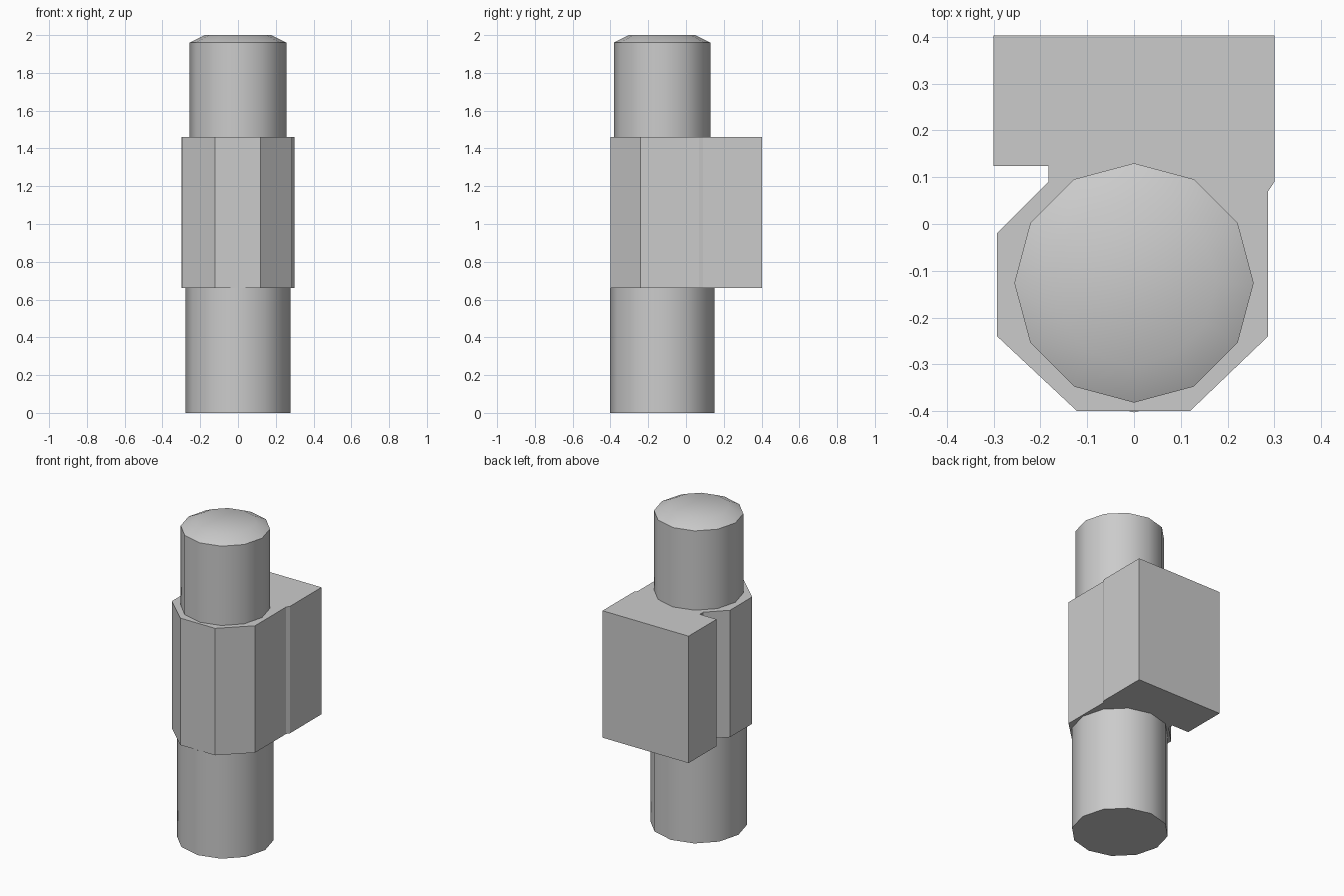
import bpy, bmesh
from math import sin, cos, pi, radians

if "Cube" in bpy.data.objects:
    bpy.data.objects.remove(bpy.data.objects["Cube"])

AXIS_Y = -0.126   # the shafts sit forward of the centre
SIDES = 12


def finish(name, bm, smooth=False):
    bmesh.ops.recalc_face_normals(bm, faces=bm.faces)
    mesh = bpy.data.meshes.new(name)
    bm.to_mesh(mesh)
    bm.free()
    obj = bpy.data.objects.new(name, mesh)
    bpy.context.collection.objects.link(obj)
    if smooth:
        bpy.ops.object.select_all(action='DESELECT')
        obj.select_set(True)
        bpy.context.view_layer.objects.active = obj
        bpy.ops.object.shade_smooth_by_angle(angle=radians(40))
    return obj


def shaft(name, profile, cap):
    """Twelve-sided turned part from (radius, z) points; cap is the exposed end ring."""
    bm = bmesh.new()
    rings = [[bm.verts.new((r * cos(2 * pi * i / SIDES),
                            AXIS_Y + r * sin(2 * pi * i / SIDES), z))
              for i in range(SIDES)] for r, z in profile]
    for a, b in zip(rings, rings[1:]):
        for i in range(SIDES):
            j = (i + 1) % SIDES
            bm.faces.new((a[i], a[j], b[j], b[i]))
    end = bm.faces.new(rings[cap])
    bm.normal_update()
    up = 1 if cap == -1 else -1
    if end.normal.z * up < 0:
        end.normal_flip()
    if cap == 0:
        return finish(name, bm, True)
    return finish(name, bm, True)


def prism(name, outline, z0, z1):
    bm = bmesh.new()
    base = bm.faces.new([bm.verts.new((x, y, z0)) for x, y in outline])
    top = bmesh.ops.extrude_face_region(bm, geom=[base], use_keep_orig=True)
    verts = [v for v in top['geom'] if isinstance(v, bmesh.types.BMVert)]
    bmesh.ops.translate(bm, verts=verts, vec=(0, 0, z1 - z0))
    return finish(name, bm)


# Lower and upper shafts, the upper one with a chamfered tip
shaft("lower_shaft", [(0.277, 0), (0.277, 0.66)], 0)
shaft("upper_shaft", [(0.256, 1.46), (0.256, 1.96), (0.176, 2.0)], -1)

# Middle housing: faceted collar joined to a square block at the back
prism("housing", [
    (-0.30, 0.403), (-0.30, 0.124), (-0.183, 0.124), (-0.183, 0.09),
    (-0.293, -0.02), (-0.293, -0.24), (-0.122, -0.40), (0.12, -0.40),
    (0.287, -0.24), (0.287, 0.07), (0.30, 0.09), (0.30, 0.403)], 0.66, 1.46)
